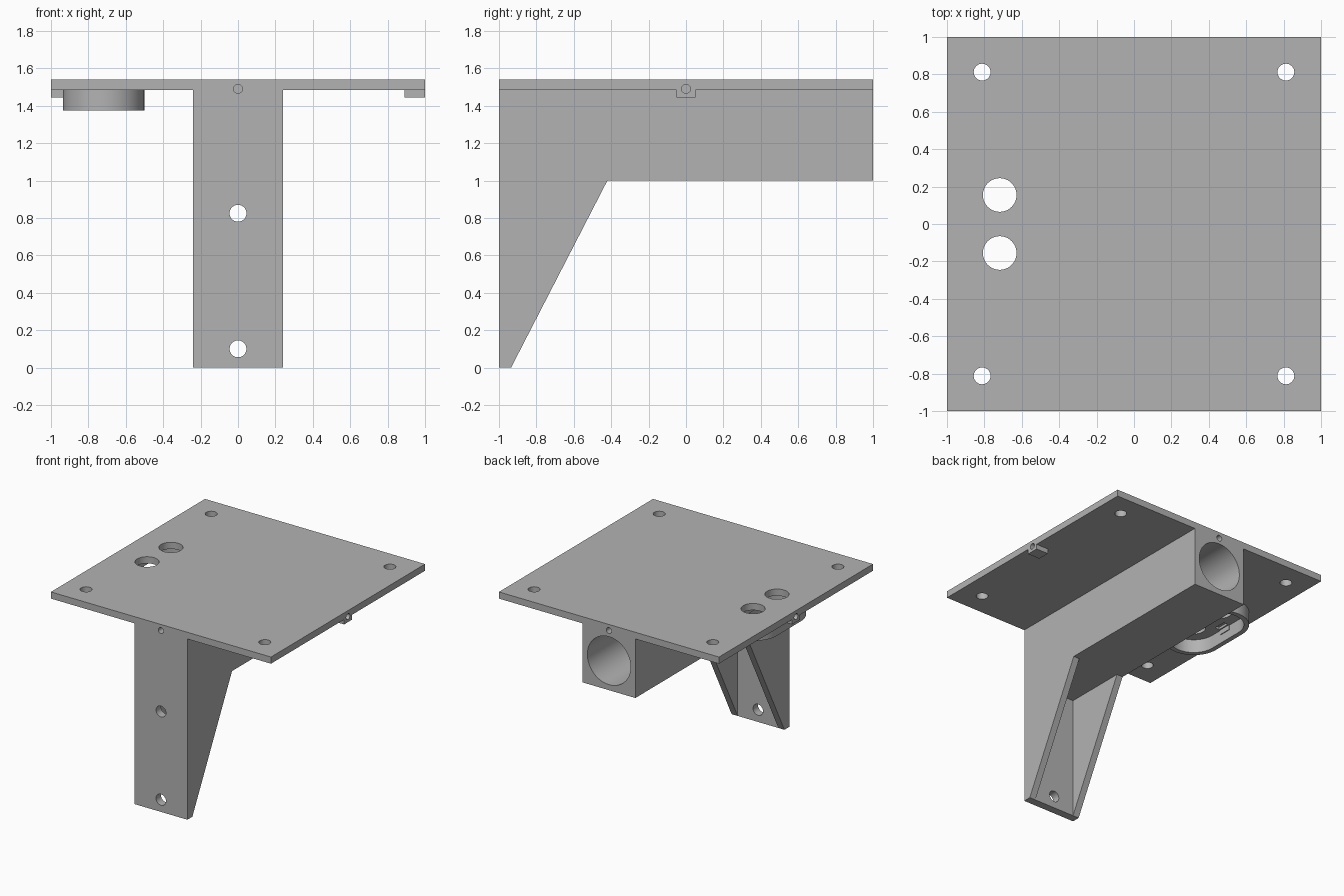
import bpy, bmesh, math
from mathutils import Matrix, Vector

cube = bpy.data.objects.get("Cube")
if cube:
    bpy.data.objects.remove(cube, do_unlink=True)

# Single material
grey = bpy.data.materials.new("plain grey")
grey.use_nodes = True
colour = (0.45, 0.45, 0.45, 1)
grey.diffuse_color = colour
grey.node_tree.nodes["Principled BSDF"].inputs["Base Color"].default_value = colour

TOP, UNDER, BEAM_Z = 1.54, 1.485, 1.0
HALF, WALL, LEG_BACK = 0.24, 0.055, -0.935
SENSOR_X, SENSOR_Y = -0.718, 0.155


def finish(name, bm):
    bmesh.ops.recalc_face_normals(bm, faces=bm.faces)
    mesh = bpy.data.meshes.new(name)
    bm.to_mesh(mesh)
    bm.free()
    mesh.materials.append(grey)
    obj = bpy.data.objects.new(name, mesh)
    bpy.context.collection.objects.link(obj)
    return obj


def prism(name, points, depth):
    """Extrude a closed outline of 3D points along a vector."""
    bm = bmesh.new()
    face = bm.faces.new([bm.verts.new(p) for p in points])
    new = bmesh.ops.extrude_face_region(bm, geom=[face])["geom"]
    verts = [v for v in new if isinstance(v, bmesh.types.BMVert)]
    bmesh.ops.translate(bm, vec=Vector(depth), verts=verts)
    return finish(name, bm)


def box(name, x, y, z):
    corners = [(x[0], y[0], z[0]), (x[1], y[0], z[0]), (x[1], y[1], z[0]), (x[0], y[1], z[0])]
    return prism(name, corners, (0, 0, z[1] - z[0]))


def rod(name, centre, radius, length, axis):
    turn = {"X": Matrix.Rotation(math.pi / 2, 4, "Y"),
            "Y": Matrix.Rotation(math.pi / 2, 4, "X"),
            "Z": Matrix.Identity(4)}[axis]
    bm = bmesh.new()
    bmesh.ops.create_cone(bm, cap_ends=True, segments=48, radius1=radius, radius2=radius,
                          depth=length, matrix=Matrix.Translation(centre) @ turn)
    return finish(name, bm)


def stadium(name, radius, z0, z1):
    """Long oval block around the pair of sensor holes."""
    points = []
    for end in (0, 1):
        for i in range(33):
            a = math.pi * (end + i / 32)
            y = SENSOR_Y * (1 - 2 * end)
            points.append((SENSOR_X + radius * math.cos(a), y + radius * math.sin(a), z0))
    return prism(name, points, (0, 0, z1 - z0))


def combine(target, tools, operation):
    """Apply booleans and discard the tool objects."""
    bpy.context.view_layer.objects.active = target
    for tool in tools:
        mod = target.modifiers.new("boolean", "BOOLEAN")
        mod.operation, mod.solver, mod.object = operation, "EXACT", tool
        bpy.ops.object.modifier_apply(modifier=mod.name)
        bpy.data.objects.remove(tool, do_unlink=True)


def shade(obj):
    bpy.ops.object.select_all(action="DESELECT")
    obj.select_set(True)
    bpy.context.view_layer.objects.active = obj
    bpy.ops.object.shade_smooth_by_angle(angle=math.radians(30))


# Beam and tapered leg from one side profile
profile = [(-1, 0), (LEG_BACK, 0), (-0.42, BEAM_Z), (1, BEAM_Z), (1, 1.51), (-1, 1.51)]
bracket = prism("mount_bracket", [(-HALF, y, z) for y, z in profile], (2 * HALF, 0, 0))

# Pocket between the leg's side walls
inner = HALF - WALL
pocket = box("leg_pocket", (-inner, inner), (LEG_BACK, 0), (-0.1, BEAM_Z))
combine(bracket, [pocket], "DIFFERENCE")

# Top plate and the two edge tabs
plate = box("top_plate", (-1, 1), (-1, 1), (UNDER, TOP))
tabs = [box("edge_tab", sorted((s, s * 0.89)), (-0.05, 0.05), (1.445, 1.51)) for s in (-1, 1)]
combine(bracket, [plate] + tabs, "UNION")

# Round holes: beam bore, leg screws, plate corners, sensor eyes, edge pin holes
cutters = [rod("bore", (0, 0.1, 1.2425), 0.197, 2.0, "Y")]
cutters += [rod("leg_hole", (0, -1, z), 0.045, 0.3, "Y") for z in (0.1, 0.825)]
for s in (-1, 1):
    cutters += [rod("corner_hole", (s * 0.812, t * 0.812, TOP), 0.045, 0.3, "Z") for t in (-1, 1)]
    cutters.append(rod("sensor_hole", (SENSOR_X, s * SENSOR_Y, TOP), 0.09, 0.3, "Z"))
    cutters.append(rod("side_pin_hole", (s, 0, 1.49), 0.024, 0.16, "X"))
    cutters.append(rod("end_pin_hole", (0, s, 1.49), 0.024, 0.16, "Y"))
# Shallow clearance slot under the plate
cutters.append(box("slot", (-0.88, -0.84), (-0.05, 0.05), (1.46, 1.505)))
combine(bracket, cutters, "DIFFERENCE")
shade(bracket)

# Oval sensor housing ring under the plate
housing = stadium("sensor_housing", 0.217, 1.375, UNDER)
combine(housing, [stadium("housing_opening", 0.178, 1.3, 1.6)], "DIFFERENCE")
shade(housing)
